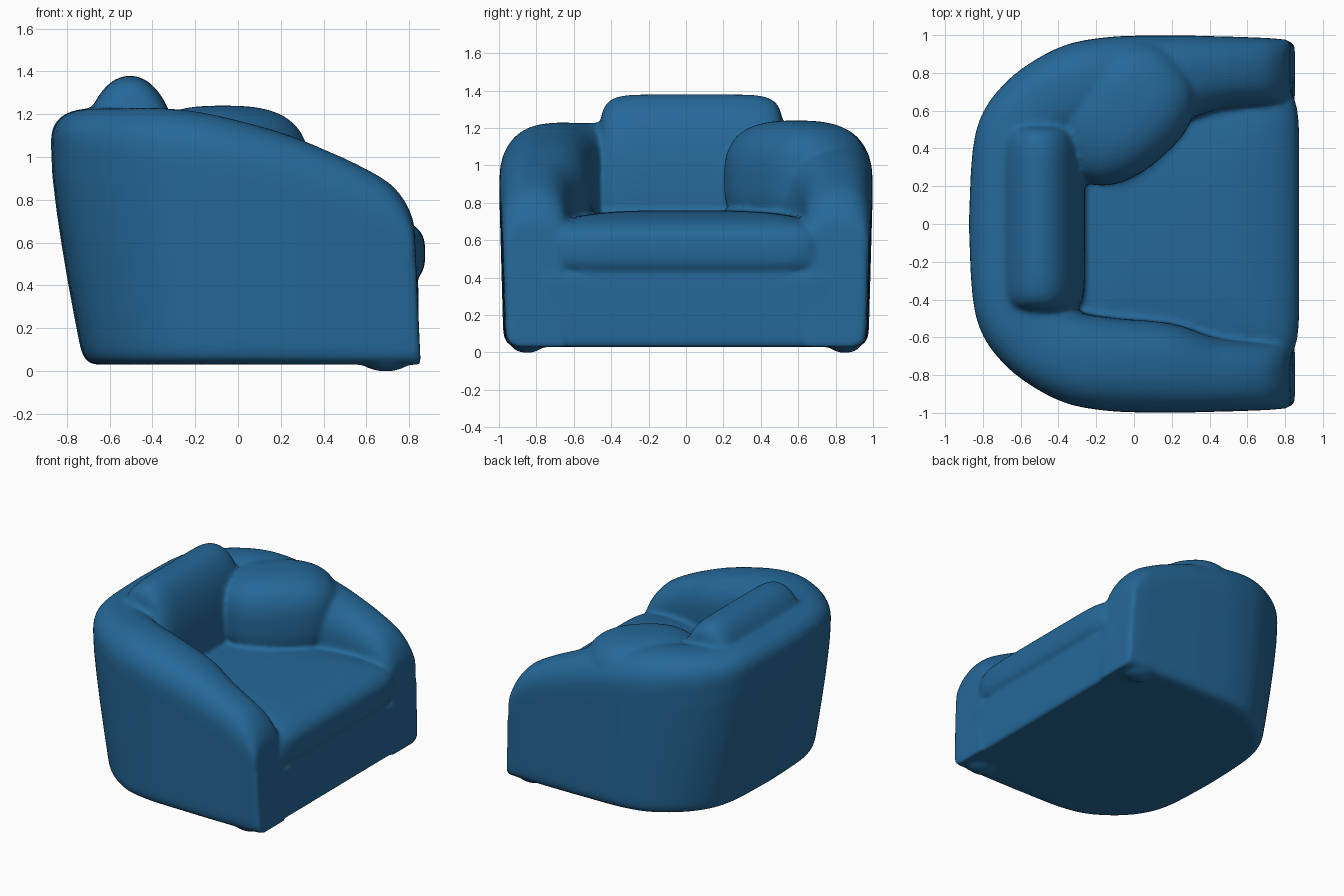
import bpy, bmesh, math
from mathutils import Vector, Matrix

cube = bpy.data.objects.get("Cube")
if cube:
    bpy.data.objects.remove(cube, do_unlink=True)

# One blue fabric for everything
fabric = bpy.data.materials.new("blue_fabric")
fabric.use_nodes = True
colour = (0.018, 0.138, 0.315, 1)
fabric.diffuse_color = colour
bsdf = next(n for n in fabric.node_tree.nodes if n.type == 'BSDF_PRINCIPLED')
bsdf.inputs["Base Color"].default_value = colour
bsdf.inputs["Roughness"].default_value = 0.8


def finish(name, bm):
    bmesh.ops.recalc_face_normals(bm, faces=bm.faces)
    mesh = bpy.data.meshes.new(name)
    bm.to_mesh(mesh)
    bm.free()
    mesh.materials.append(fabric)
    obj = bpy.data.objects.new(name, mesh)
    bpy.context.collection.objects.link(obj)
    return obj


def pillow(name, center, half, a, b, rotation=Matrix()):
    """Soft block: exponent a rounds the local plan, b rounds it towards local z."""
    bm = bmesh.new()
    bmesh.ops.create_cube(bm, size=2)
    bmesh.ops.subdivide_edges(bm, edges=bm.edges[:], cuts=21, use_grid_fill=True)
    for v in bm.verts:
        x, y, z = (abs(c) for c in v.co)
        v.co /= ((x**a + y**a) ** (b / a) + z**b) ** (1 / b)
        v.co = rotation @ Vector(c * h for c, h in zip(v.co, half)) + Vector(center)
    return finish(name, bm)


def block(name, low, high, bevel):
    bm = bmesh.new()
    bmesh.ops.create_cube(bm, size=1)
    for v in bm.verts:
        v.co = [l + (c + 0.5) * (h - l) for c, l, h in zip(v.co, low, high)]
    bmesh.ops.bevel(bm, geom=bm.edges[:], offset=bevel, segments=4, profile=0.5, affect='EDGES')
    return finish(name, bm)


def smooth_path(rows, steps):
    """Catmull-Rom interpolation through rows of values."""
    pts = [Vector(r) for r in rows]
    out = []
    for i in range(len(pts) - 1):
        p1, p2 = pts[i], pts[i + 1]
        p0, p3 = pts[max(i - 1, 0)], pts[min(i + 2, len(pts) - 1)]
        for s in range(steps):
            t = s / steps
            out.append(0.5 * (2 * p1 + (p2 - p0) * t + (2 * p0 - 5 * p1 + 4 * p2 - p3) * t**2
                              + (3 * p1 - p0 - 3 * p2 + p3) * t**3))
    return out + [pts[-1]]


# Wrap-around shell: outer x, outer y, inner x, inner y, top height, crown depth
HALF = [
    (0.855, 0.965, 0.855, 0.69, 0.66, 0.12),
    (0.845, 0.985, 0.845, 0.66, 0.72, 0.16),
    (0.80, 0.99, 0.80, 0.64, 0.81, 0.2),
    (0.70, 0.995, 0.70, 0.635, 0.9, 0.22),
    (0.45, 1.0, 0.45, 0.61, 1.015, 0.24),
    (0.20, 1.002, 0.20, 0.53, 1.115, 0.25),
    (-0.15, 0.99, -0.10, 0.50, 1.2, 0.25),
    (-0.42, 0.925, -0.28, 0.47, 1.228, 0.22),
    (-0.69, 0.74, -0.42, 0.40, 1.228, 0.18),
    (-0.84, 0.48, -0.49, 0.25, 1.228, 0.15),
    (-0.875, 0.0, -0.50, 0.0, 1.225, 0.15),
]
ARCH = 14
WALL = 6


def lean(x, y, z):
    """Sides and back narrow to the floor, arm fronts lean back."""
    low = max(0, 1 - z)
    x += 0.16 * low**1.3 * min(1, max(0, -x / 0.87))
    x -= 0.045 * z * min(1, max(0, (x - 0.5) / 0.35))
    return x, y * (1 - 0.028 * low), z


def section(row):
    outer, inner, top, crown = Vector(row[0:2]), Vector(row[2:4]), row[4], row[5]
    floor, spring = 0.03, top - crown
    ring = [(0.2, floor), (0.1, floor + 0.005), (0.035, floor + 0.025), (0.01, floor + 0.05)]
    ring += [(0, floor + 0.09 + (spring - floor - 0.09) * i / WALL) for i in range(WALL)]
    for i in range(ARCH + 1):
        c, s = math.cos(math.pi * i / ARCH), math.sin(math.pi * i / ARCH)
        e = 2 / 2.4
        ring.append((0.5 - 0.5 * math.copysign(abs(c)**e, c), spring + crown * s**e))
    ring.append((1, floor))
    for t, z in ring:
        p = outer.lerp(inner, t)
        yield lean(p.x, p.y, z)


half = smooth_path(HALF, 5)
mirrored = [Vector((r[0], -r[1], r[2], -r[3], r[4], r[5])) for r in reversed(half[:-1])]
bm = bmesh.new()
rings = [[bm.verts.new(p) for p in section(r)] for r in half + mirrored]
for r1, r2 in zip(rings, rings[1:]):
    for i in range(len(r1)):
        j = (i + 1) % len(r1)
        bm.faces.new((r1[i], r1[j], r2[j], r2[i]))
bm.faces.new(rings[0])
bm.faces.new(rings[-1])
armchair = finish("armchair", bm)

parts = [
    # Base under the seat and front panel between the arms
    block("seat_base", (-0.56, -0.62, 0.03), (0.6, 0.62, 0.5), 0.02),
    block("front_panel", (0.2, -0.76, 0.03), (0.843, 0.76, 0.42), 0.02),
    # Cushions
    pillow("seat_cushion", (0.17, 0, 0.55), (0.705, 0.76, 0.21), 9, 3.2),
    pillow("back_cushion", (-0.505, 0.03, 0.85), (0.245, 0.53, 0.492), 2.1, 8,
           Matrix.Rotation(math.pi / 2, 3, 'X')),
    pillow("corner_pillow", (-0.07, 0.59, 0.925), (0.42, 0.32, 0.315), 2.4, 2.8,
           Matrix.Rotation(math.radians(40), 3, 'Z')),
]
# Low bulges under the front corners
parts += [pillow("foot", (0.69, side * 0.85, 0.034), (0.1, 0.08, 0.036), 2, 2)
          for side in (1, -1)]

# Merge the upholstery into one soft continuous skin
bpy.ops.object.select_all(action='DESELECT')
for obj in parts + [armchair]:
    obj.select_set(True)
bpy.context.view_layer.objects.active = armchair
bpy.ops.object.join()
remesh = armchair.modifiers.new("skin", 'REMESH')
remesh.mode = 'VOXEL'
remesh.voxel_size = 0.016
soften = armchair.modifiers.new("soften", 'SMOOTH')
soften.factor = 0.5
soften.iterations = 8
for modifier in ("skin", "soften"):
    bpy.ops.object.modifier_apply(modifier=modifier)
bpy.ops.object.shade_smooth_by_angle(angle=math.radians(50))
